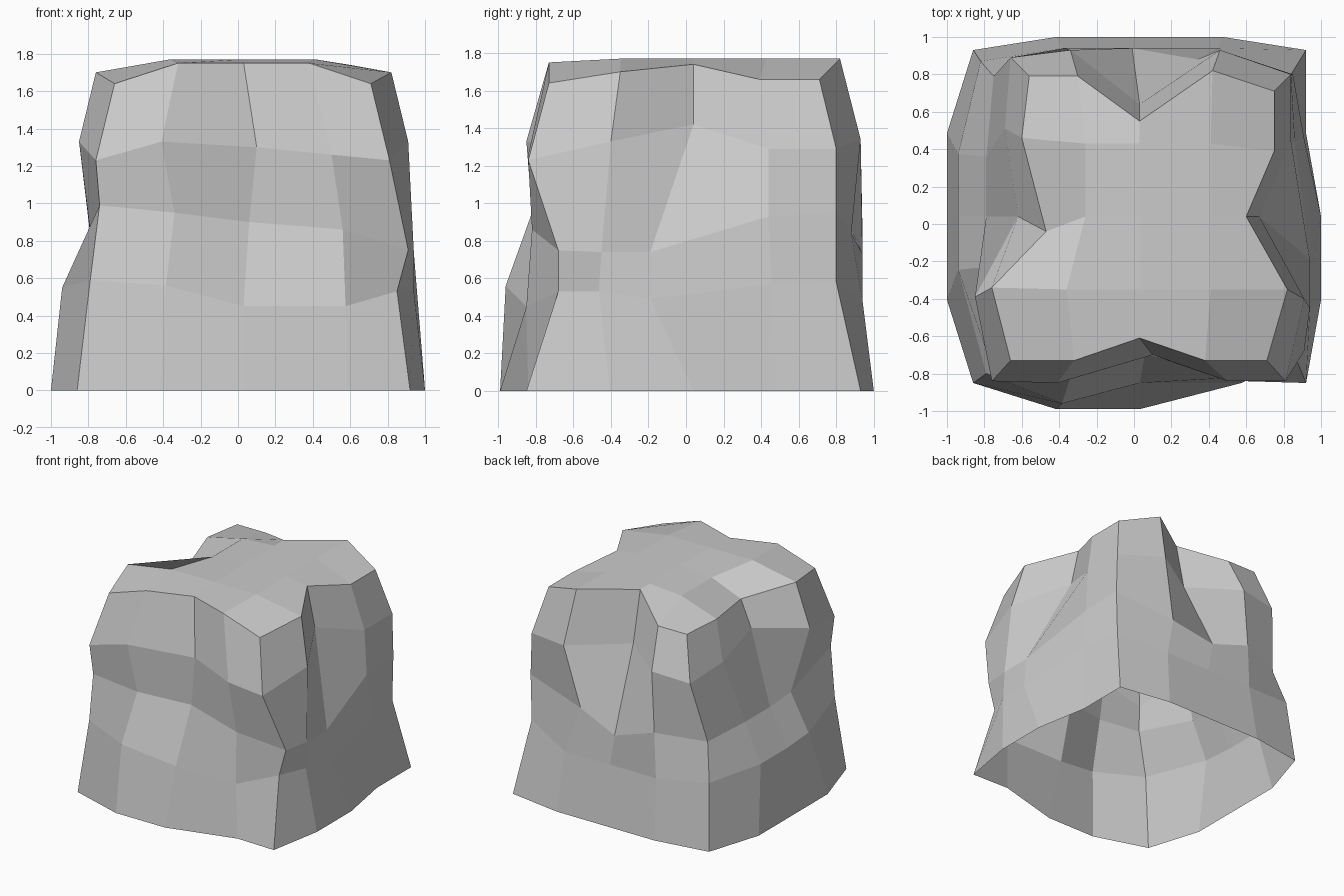
import bpy
import bmesh
from mathutils import Vector

if "Cube" in bpy.data.objects:
    bpy.data.objects.remove(bpy.data.objects["Cube"], do_unlink=True)

# Block layout: a four-by-four-by-four shell, open underneath
LAST = 4
MID = (1, 2, 3)
CENTRE = Vector((0.03, 0.04, 0))
HEIGHT = (0, 0.53, 0.87, 1.33, 1.65)
HALF_WIDTH = (0.89, 0.83, 0.80, 0.80, 0.70)
BULGE = (0.08, 0.10, 0.06, 0.04, 0.05)
EDGE_CROWN, TOP_CROWN = 0.05, 0.12


def block_point(i, j, k):
    """Regular position of one shell corner, sides swollen between the corners."""
    u, v = i / 2 - 1, j / 2 - 1
    x, y, z = u * HALF_WIDTH[k], v * HALF_WIDTH[k], HEIGHT[k]
    if i in MID and j in MID:
        y += 0.08 * v
        z += TOP_CROWN
    elif j in MID:
        x += u * BULGE[k]
    elif i in MID:
        y += v * BULGE[k]
    if k == LAST and (i in MID) != (j in MID):
        z += EDGE_CROWN
    return CENTRE + Vector((x, y, z))


shell = {}
for k in range(LAST + 1):
    for i in range(LAST + 1):
        for j in range(LAST + 1):
            if k == LAST or i in (0, LAST) or j in (0, LAST):
                shell[i, j, k] = block_point(i, j, k)


def chip(columns, rows, levels, x=0, y=0, z=0):
    """Shift the chosen shell corners together."""
    as_tuple = lambda a: a if isinstance(a, tuple) else (a,)
    for i in as_tuple(columns):
        for j in as_tuple(rows):
            for k in as_tuple(levels):
                shell[i, j, k] += Vector((x, y, z))


# Front: swollen foot, stepped ledge and a shallow groove at the brow
chip((1, 2), 0, 0, y=-0.06)
chip(3, 0, 0, x=0.11, y=0.09)
chip(1, 0, 1, y=-0.07, z=0.03)
chip((2, 3), 0, 1, y=0.04, z=-0.08)
chip(3, 0, (1, 2), x=0.13)
chip(1, 0, 2, x=0.03, z=0.08)
chip(2, 0, 2, x=0.03, y=0.13, z=0.03)
chip(3, 0, 2, z=-0.01)
chip(1, 0, 3, x=-0.04, y=-0.05)
chip(2, 0, 3, x=0.07, y=0.10, z=-0.03)
chip(3, 0, 3, x=0.07, y=-0.04, z=-0.07)
chip((1, 3), 0, 4, y=-0.02, z=0.05)
chip(2, 0, 4, y=0.10, z=0.05)

# Front corners: a notch under one, a ledge on the other
chip(4, 0, 1, x=-0.01, y=0.11)
chip(4, 0, 2, x=0.08, y=0.08, z=-0.12)
chip((0, 4), 0, 3, y=-0.08, z=-0.10)
chip((0, 4), 0, 4, y=-0.07, z=-0.01)
chip(4, 0, (3, 4), x=-0.02)
chip(0, 0, 1, x=0.01, y=-0.01, z=0.06)
chip(0, 0, 2, x=0.03, y=-0.06, z=0.12)
chip(0, 0, (3, 4), x=0.01)

# Left side: deep groove from the top, sagging ledge below it
chip(4, 3, 0, x=-0.08)
chip(4, 1, (1, 2), y=-0.09)
chip(4, 2, (1, 2), y=-0.23)
chip(4, (1, 2), 2, x=0.05, z=-0.13)
chip(4, 1, 1, x=-0.02)
chip(4, 2, 1, z=-0.04)
chip(4, 3, 1, x=-0.05, z=0.04)
chip(4, 3, 2, x=-0.03, z=0.06)
chip(4, 1, (3, 4), x=0.04, y=-0.04)
chip(4, 2, 3, x=-0.20, z=0.09)
chip(4, 2, 4, x=-0.18, z=0.04)
chip(4, 3, (3, 4), x=-0.03, z=-0.04)

# Back: cleft in the upper middle, corners slightly worn
chip(4, 4, 1, x=-0.02, y=-0.07, z=0.05)
chip(4, 4, 2, x=0.02, y=-0.04, z=0.08)
chip(4, 4, 3, x=0.01, y=-0.04, z=-0.04)
chip(4, 4, 4, x=0.02, y=-0.03, z=0.01)
chip(MID, 4, 0, y=-0.01)
chip(MID, 4, 1, y=-0.03, z=-0.05)
chip((1, 2), 4, 2, y=0.04)
chip(1, 4, 2, z=-0.02)
chip(2, 4, 2, x=-0.04, z=-0.14)
chip(3, 4, 2, x=-0.09, y=-0.02, z=-0.03)
chip((1, 3), 4, 3, x=0.03, y=0.05, z=0.01)
chip(2, 4, (3, 4), y=-0.24, z=0.03)
chip(2, 4, 4, z=0.04)
chip(1, 4, 4, x=0.02, z=-0.05)
chip(3, 4, 4, x=0.04, y=0.03, z=0.07)
chip(0, 4, 1, x=-0.02)
chip(0, 4, 2, x=0.02, y=-0.05, z=-0.05)
chip(0, 4, (3, 4), x=0.11, y=0.05)
chip(0, 4, 3, z=-0.02)

# Right side: pinched waist, wide foot and a groove from the top
chip(0, MID, 0, x=-0.06)
chip(0, MID, 1, x=-0.04)
chip(0, MID, 2, x=0.04, z=-0.04)
chip(0, 1, (1, 2), y=0.13, z=0.02)
chip(0, 3, (1, 2), y=-0.08)
chip(0, 1, (3, 4), x=-0.04, y=-0.03)
chip(0, 2, 3, x=0.19, z=0.10)
chip(0, 2, 4, x=0.25, y=-0.08, z=-0.10)
chip(0, 3, (3, 4), x=0.12, y=0.07)
chip(0, 3, 3, z=0.02)
chip(0, 3, 4, z=-0.04)

# Crown: small drift of the inner corners
chip(1, (2, 3), 4, x=0.06, z=-0.02)
chip(1, 1, 4, x=-0.04)
chip(3, MID, 4, x=0.03)

# Skin the shell with side walls and a top
bm = bmesh.new()
verts = {key: bm.verts.new(point) for key, point in shell.items()}
steps = range(LAST)
rim = [(n, 0) for n in steps] + [(LAST, n) for n in steps]
rim += [(LAST - i, LAST - j) for i, j in rim]
for a, b in zip(rim, rim[1:] + rim[:1]):
    for k in steps:
        bm.faces.new([verts[(*a, k)], verts[(*b, k)],
                      verts[(*b, k + 1)], verts[(*a, k + 1)]])
for i in steps:
    for j in steps:
        bm.faces.new([verts[i, j, LAST], verts[i + 1, j, LAST],
                      verts[i + 1, j + 1, LAST], verts[i, j + 1, LAST]])

mesh = bpy.data.meshes.new("rock")
bm.to_mesh(mesh)
bm.free()

# Plain grey stone
stone = bpy.data.materials.new("stone_grey")
stone.use_nodes = True
grey = (0.6, 0.6, 0.6, 1)
stone.diffuse_color = grey
stone.node_tree.nodes["Principled BSDF"].inputs["Base Color"].default_value = grey
mesh.materials.append(stone)

rock = bpy.data.objects.new("rock", mesh)
bpy.context.scene.collection.objects.link(rock)
